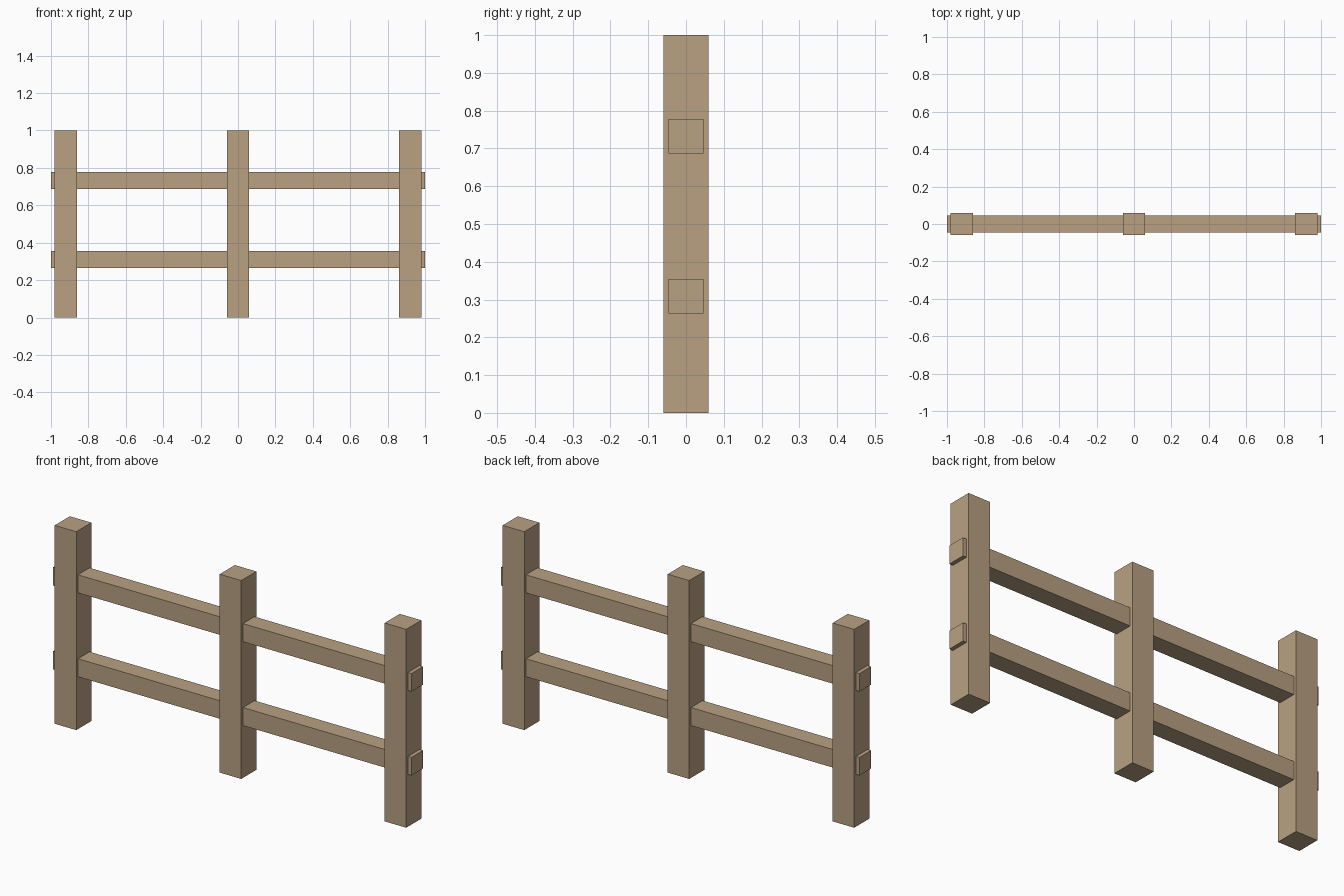
import bpy

if "Cube" in bpy.data.objects:
    bpy.data.objects.remove(bpy.data.objects["Cube"])

# Single weathered wood colour
wood = bpy.data.materials.new("weathered_wood")
wood.diffuse_color = (0.479, 0.356, 0.223, 1.0)
wood.use_nodes = True
wood.node_tree.nodes["Principled BSDF"].inputs["Base Color"].default_value = wood.diffuse_color


def box(name, center, size):
    """Add a flat-shaded box of the given full size."""
    bpy.ops.mesh.primitive_cube_add(size=1, location=center)
    obj = bpy.context.object
    obj.name = name
    obj.scale = size
    bpy.ops.object.transform_apply(location=False, rotation=False, scale=True)
    obj.data.materials.append(wood)
    return obj


# Three square posts
for name, x in (("left_post", -0.92), ("middle_post", 0.0), ("right_post", 0.92)):
    box(name, (x, 0, 0.5), (0.12, 0.12, 1.0))

# Two rails running through the posts and poking out at both ends
for name, z in (("lower_rail", 0.309), ("upper_rail", 0.732)):
    box(name, (0, 0, z), (2.0, 0.092, 0.091))
